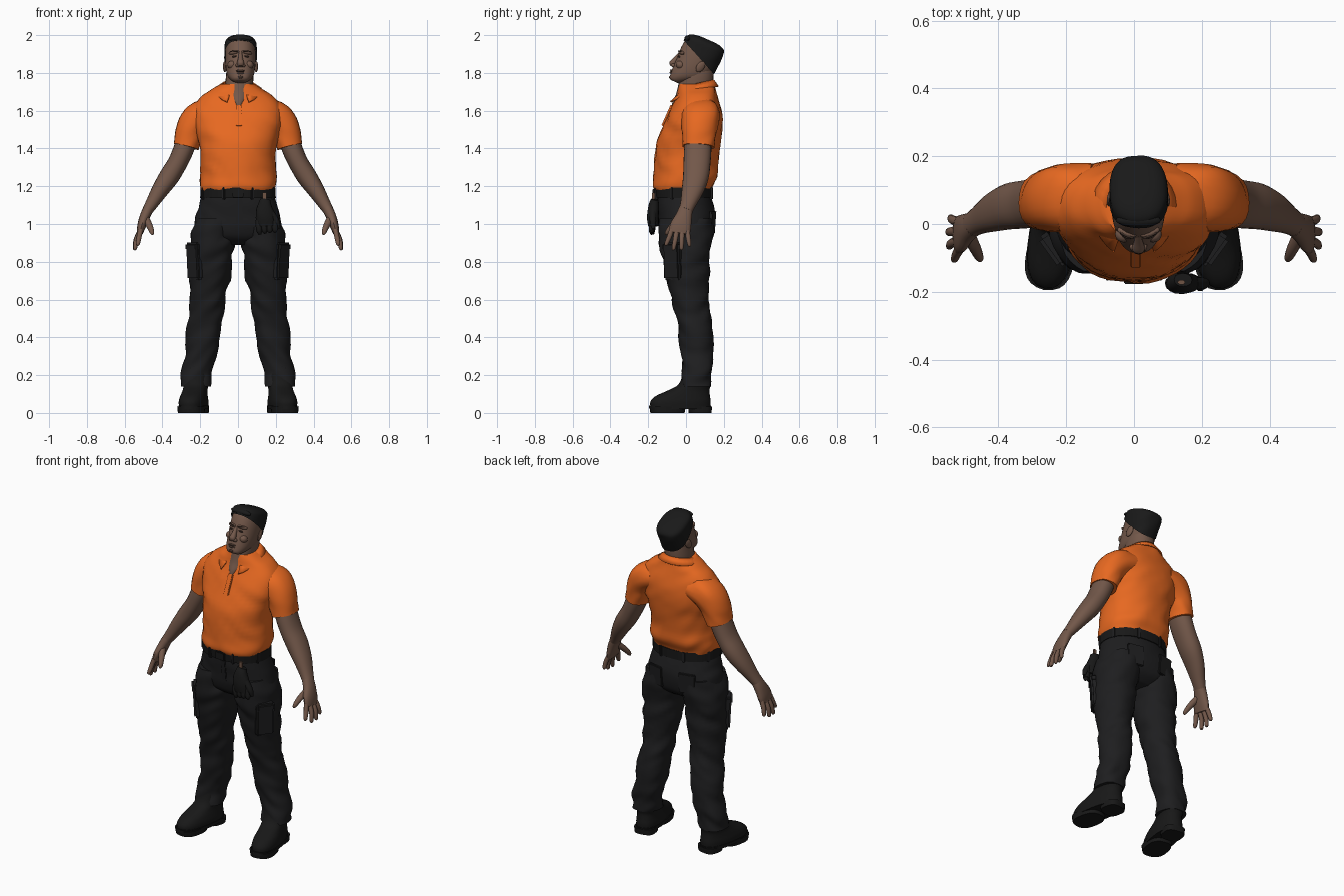
import bpy, bmesh, math
from math import radians, sin, cos, pi
from mathutils import Vector, Matrix, Euler, noise

if "Cube" in bpy.data.objects:
    bpy.data.objects.remove(bpy.data.objects["Cube"])


def material(name, r, g, b):
    m = bpy.data.materials.new(name)
    m.use_nodes = True
    m.diffuse_color = (r, g, b, 1)
    shader = m.node_tree.nodes["Principled BSDF"]
    shader.inputs["Base Color"].default_value = (r, g, b, 1)
    shader.inputs["Roughness"].default_value = 0.8
    return m


ORANGE = material("orange shirt", .80, .14, .015)
SKIN = material("brown skin", .17, .097, .068)
CLOTH = material("black trousers", .013, .013, .014)
LEATHER = material("black leather", .009, .009, .009)
HAIR = material("black hair", .010, .010, .010)
BRASS = material("dull brass", .16, .09, .06)
FACIAL = material("dark facial detail", .045, .027, .02)
UP = Matrix.Identity(4)


def emit(bm, name, mat, pair=False, place=UP, sharp=40):
    """Turn a bmesh into one object, or a mirrored left and right pair."""
    made = []
    for side, prefix in ((1, "left_"), (-1, "right_"))[:2 if pair else 1]:
        copy = bm.copy()
        copy.transform(place @ Matrix.Diagonal((side, 1, 1, 1)))
        bmesh.ops.recalc_face_normals(copy, faces=copy.faces)
        mesh = bpy.data.meshes.new(name)
        copy.to_mesh(mesh)
        copy.free()
        mesh.materials.append(mat)
        mesh.shade_smooth()
        mesh.set_sharp_from_angle(angle=radians(sharp))
        ob = bpy.data.objects.new((prefix if pair else "") + name, mesh)
        bpy.context.scene.collection.objects.link(ob)
        made.append(ob)
    bm.free()
    return made


def spline(keys, sub):
    """Smoothly interpolate the key rings."""
    out = []
    last = len(keys) - 1
    for i in range(last):
        a, b, c, d = (keys[min(max(j, 0), last)] for j in range(i - 1, i + 3))
        for s in range(sub):
            t = s / sub
            out.append([q + t / 2 * (r - p + t * (2*p - 5*q + 4*r - w + t * (3*(q - r) + w - p)))
                        for p, q, r, w in zip(a, b, c, d)])
    return out + [list(keys[-1])]


def loft_mesh(keys, flat=False, power=2.2, seg=24, sub=4, fold=0):
    """Skin rings (x, y, z, half width, half depth); fold adds cloth creases."""
    bm = bmesh.new()
    rows = spline(keys, sub)
    loops = []
    for i, (x, y, z, a, b) in enumerate(rows):
        across, depth = Vector((1, 0, 0)), Vector((0, 1, 0))
        if not flat:
            t = Vector(rows[min(i + 1, len(rows) - 1)][:3]) - Vector(rows[max(i - 1, 0)][:3])
            across = depth.cross(t).normalized()
            depth = t.cross(across).normalized()
        loop = []
        for k in range(seg):
            c, s = cos(2 * pi * k / seg), sin(2 * pi * k / seg)
            c = math.copysign(abs(c) ** (2 / power), c)
            s = math.copysign(abs(s) ** (2 / power), s)
            out = across * c * max(a, .002) + depth * s * max(b, .002)
            p = Vector((x, y, z)) + out
            if fold:
                crease = noise.noise(Vector((p.x * 9, p.y * 9, p.z * 17 + p.x * 14)))
                p += out.normalized() * fold * crease
            loop.append(bm.verts.new(p))
        loops.append(loop)
    for lo, hi in zip(loops, loops[1:]):
        for k in range(seg):
            n = (k + 1) % seg
            bm.faces.new((lo[k], lo[n], hi[n], hi[k]))
    bm.faces.new(loops[0])
    bm.faces.new(loops[-1])
    return bm


def loft(name, keys, mat, pair=False, place=UP, **shape):
    return emit(loft_mesh(keys, **shape), name, mat, pair, place)


def solid(name, loc, size, mat, pair=False, place=UP, turn=(0, 0, 0), box=False):
    """Ellipsoid or bevelled box with full dimensions given by size."""
    bm = bmesh.new()
    if box:
        bmesh.ops.create_cube(bm, size=1)
    else:
        bmesh.ops.create_uvsphere(bm, u_segments=16, v_segments=10, radius=.5)
    bm.transform(Matrix.Diagonal((*size, 1)))
    if box:
        bmesh.ops.bevel(bm, geom=bm.edges[:], offset=min(size) * .25, segments=2, affect='EDGES')
    turn = Euler([radians(v) for v in turn]).to_matrix().to_4x4()
    bm.transform(Matrix.Translation(loc) @ turn)
    return emit(bm, name, mat, pair, place)


# Shirt body and sleeves
loft("shirt_body", [
    (0, -.013, 1.17, .19, .148), (0, -.015, 1.2, .2, .158), (0, -.002, 1.25, .203, .166),
    (0, 0, 1.32, .197, .166), (0, .013, 1.42, .205, .17), (0, .03, 1.5, .228, .16),
    (0, .045, 1.57, .24, .145), (0, .055, 1.63, .228, .125), (0, .06, 1.68, .185, .107),
    (0, .06, 1.71, .14, .1), (0, .06, 1.74, .092, .094)],
    ORANGE, flat=True, power=2.3, seg=40, fold=.009)
loft("sleeve", [
    (.12, .08, 1.59, .075, .095), (.195, .078, 1.572, .085, .1), (.243, .072, 1.52, .08, .096),
    (.262, .067, 1.46, .071, .089), (.275, .064, 1.41, .066, .085)],
    ORANGE, pair=True, fold=.008)

# Folded collar, open at the front
bm = bmesh.new()
steps = 24
edge = []
for k in range(steps + 1):
    t = radians(-152 + 304 * k / steps)
    front = max(0, -cos(t))
    edge.append((
        bm.verts.new((.083 * sin(t), .055 + .093 * cos(t), 1.745 + .02 * cos(t) - .03 * front)),
        bm.verts.new((.125 * sin(t), .055 + .118 * cos(t) - .04 * front, 1.72 + .01 * cos(t) - .07 * front))))
for (a, b), (c, d) in zip(edge, edge[1:]):
    bm.faces.new((a, b, d, c))
collar = emit(bm, "collar", ORANGE)[0]
collar.modifiers.new("thickness", 'SOLIDIFY').thickness = .008
solid("placket", (.005, -.1, 1.575), (.032, .012, .12), ORANGE, turn=(-24, 0, 0), box=True)

# Arms, palms, fingers and thumbs
loft("arm", [
    (.262, .067, 1.47, .055, .068), (.29, .062, 1.39, .054, .072), (.322, .058, 1.32, .052, .071),
    (.365, .052, 1.25, .053, .068), (.412, .035, 1.18, .045, .058), (.455, .012, 1.11, .034, .042),
    (.48, -.003, 1.07, .028, .036)], SKIN, pair=True)
loft("palm", [
    (.472, 0, 1.085, .028, .036), (.493, -.012, 1.04, .027, .044),
    (.51, -.028, .99, .023, .056), (.52, -.035, .95, .016, .054)], SKIN, pair=True, seg=16)
for finger, root, tip, x, z in (("index", -.075, -.105, .53, .885), ("middle", -.048, -.066, .544, .862),
                                ("ring", -.021, -.024, .546, .862), ("little", .006, .018, .54, .88)):
    mid = (root + tip) / 2
    loft(finger + "_finger", [(.515, root, .97, .013, .014), (x - .006, mid, (z + .97) / 2, .013, .013),
                              (x, tip, z + .008, .01, .01), (x, tip, z, .003, .003)],
         SKIN, pair=True, seg=10, sub=3)
loft("thumb", [(.49, -.03, 1.03, .02, .02), (.468, -.072, .99, .017, .016),
               (.455, -.1, .955, .012, .012), (.452, -.107, .942, .004, .004)],
     SKIN, pair=True, seg=10, sub=3)

# Trousers
loft("trouser_hips", [
    (0, -.013, 1.16, .188, .142), (0, -.005, 1.1, .206, .148), (0, .005, 1.04, .224, .15),
    (0, .005, .98, .232, .145), (0, .005, .93, .215, .125), (0, .005, .89, .12, .075)],
    CLOTH, flat=True, seg=36, fold=.006)
loft("trouser_leg", [
    (.12, .005, 1.03, .1, .14), (.132, .003, .95, .112, .143), (.14, 0, .86, .12, .132),
    (.148, .005, .75, .11, .116), (.158, .02, .6, .095, .096), (.17, .04, .5, .092, .092),
    (.18, .055, .4, .09, .09), (.2, .06, .28, .085, .083), (.215, .058, .2, .083, .078),
    (.222, .052, .14, .078, .078)],
    CLOTH, pair=True, flat=True, sub=6, seg=28, fold=.016)
solid("cargo_pocket", (.229, -.07, .8), (.04, .105, .19), CLOTH, True, turn=(0, 3, -36), box=True)
solid("cargo_flap", (.234, -.073, .88), (.046, .11, .045), CLOTH, True, turn=(0, 3, -36), box=True)
solid("back_pocket", (.105, .139, 1.01), (.1, .016, .12), CLOTH, True, turn=(-4, 0, -12), box=True)
solid("fly", (.008, -.149, 1.07), (.03, .01, .13), CLOTH, turn=(7, 0, 0), box=True)

# Belt, loops and buckle
loft("belt", [(0, -.012, 1.137, .2, .153), (0, -.014, 1.192, .199, .156)],
     LEATHER, flat=True, sub=1, seg=40)
for k in range(8):
    t = 2 * pi * (k + .5) / 8
    solid("belt_loop", (.198 * cos(t), -.013 + .156 * sin(t), 1.163), (.014, .02, .066), CLOTH,
          turn=(0, 0, math.degrees(t) + 90), box=True)
solid("buckle", (0, -.171, 1.164), (.06, .012, .045), LEATHER, box=True)

# Work glove clipped to the belt
solid("glove_clip", (.14, -.172, 1.148), (.022, .014, .04), BRASS, box=True)
loft("hanging_glove", [(.145, -.165, 1.13, .025, .018), (.14, -.172, 1.09, .038, .028),
                       (.145, -.175, 1.04, .05, .03), (.15, -.173, .99, .05, .026)],
     LEATHER, seg=16, fold=.005)
for k in range(4):
    x = .108 + .028 * k
    loft("glove_finger", [(x, -.174, 1.02, .017, .018), (x + .004, -.18, .97, .016, .018),
                          (x + .008, -.177, .945 + .006 * k, .008, .009)], LEATHER, seg=10)
loft("glove_thumb", [(.175, -.175, 1.06, .018, .018), (.205, -.175, 1.01, .016, .017),
                     (.217, -.172, .975, .007, .008)], LEATHER, seg=10)

# Boots, turned slightly outward
boot = Matrix.Translation((.222, .045, 0)) @ Matrix.Rotation(radians(10), 4, 'Z')


def boot_part(name, keys, **shape):
    bm = loft_mesh(keys, flat=True, **shape)
    bm.transform(boot)
    emit(bm, name, LEATHER, True)


boot_part("boot_upper", [
    (0, -.075, .025, .07, .16), (0, -.075, .06, .072, .162), (0, -.062, .09, .067, .145),
    (0, -.03, .12, .062, .11), (0, .0, .15, .064, .086), (0, .01, .2, .066, .074),
    (0, .012, .26, .064, .07)], power=2.4)
boot_part("boot_sole", [(0, -.145, 0, .068, .09), (0, -.145, .034, .072, .096)], sub=1, power=2.6)
boot_part("boot_heel", [(0, .03, 0, .06, .058), (0, .03, .034, .062, .062)], sub=1, power=3)
boot_part("boot_welt", [(0, -.077, .02, .073, .166), (0, -.077, .04, .074, .167)], sub=1, power=2.4)
for k in range(4):
    spot = boot @ Vector((0, -.125 + .022 * k, .107 + .016 * k))
    solid("boot_lace", spot, (.07, .014, .012), LEATHER, True, turn=(0, 0, 10))

# Neck, with the open throat
loft("neck", [(.004, -.01, 1.62, .02, .068), (.004, .01, 1.65, .045, .08), (.004, .036, 1.69, .068, .088),
              (.006, .05, 1.74, .073, .09), (.01, .058, 1.79, .073, .088), (.012, .06, 1.84, .07, .085)],
     SKIN, flat=True)

# Head, tilted back
head = Matrix.Translation((.013, .055, 1.87)) @ Matrix.Rotation(radians(-24), 4, 'X')
loft("head", [
    (0, -.06, -.153, .03, .02), (0, -.055, -.142, .045, .036), (0, -.034, -.115, .062, .061),
    (0, -.008, -.08, .073, .09), (0, .003, -.03, .079, .101), (0, .006, .03, .08, .106),
    (0, .008, .08, .074, .098), (0, .01, .11, .045, .06)],
    SKIN, place=head, flat=True, seg=32)
bm = loft_mesh([
    (0, .008, -.09, .078, .1), (0, .008, -.04, .084, .107), (0, .008, .02, .086, .111),
    (0, .009, .07, .086, .112), (0, .012, .1, .08, .105), (0, .015, .116, .058, .078),
    (0, .02, .122, .03, .04)], flat=True, power=2.5, seg=40, fold=.004)
# Trim the hair along a sloping hairline
bmesh.ops.bisect_plane(bm, geom=bm.verts[:] + bm.edges[:] + bm.faces[:], plane_co=(0, 0, .02),
                       plane_no=(0, .45, 1), clear_inner=True)
emit(bm, "short_hair", HAIR, place=head)
solid("hair_tuft", (0, -.085, .083), (.135, .04, .035), HAIR, place=head)

# Face
loft("nose", [(0, -.09, -.005, .01, .012), (0, -.1, -.035, .012, .013), (0, -.107, -.068, .019, .018),
              (0, -.102, -.085, .014, .012)], SKIN, place=head, flat=True, seg=16)
solid("nostril_wing", (.016, -.099, -.077), (.02, .026, .02), SKIN, True, head)
solid("brow_ridge", (.033, -.087, .002), (.062, .03, .022), SKIN, True, head, turn=(0, 0, 20))
solid("eyebrow", (.034, -.098, .004), (.046, .012, .009), FACIAL, True, head, turn=(0, -6, 22))
solid("eye", (.033, -.091, -.022), (.027, .012, .01), FACIAL, True, head, turn=(0, 0, 20))
solid("cheek", (.044, -.066, -.06), (.05, .05, .045), SKIN, True, head)
solid("upper_lip", (0, -.096, -.106), (.046, .018, .01), SKIN, place=head)
solid("mouth_line", (0, -.096, -.112), (.042, .014, .005), FACIAL, place=head)
solid("lower_lip", (0, -.093, -.119), (.04, .018, .011), SKIN, place=head)
solid("chin_beard", (0, -.088, -.14), (.028, .014, .016), FACIAL, place=head)
solid("ear", (.083, .035, -.025), (.018, .042, .066), SKIN, True, head, turn=(-12, 0, 14))
